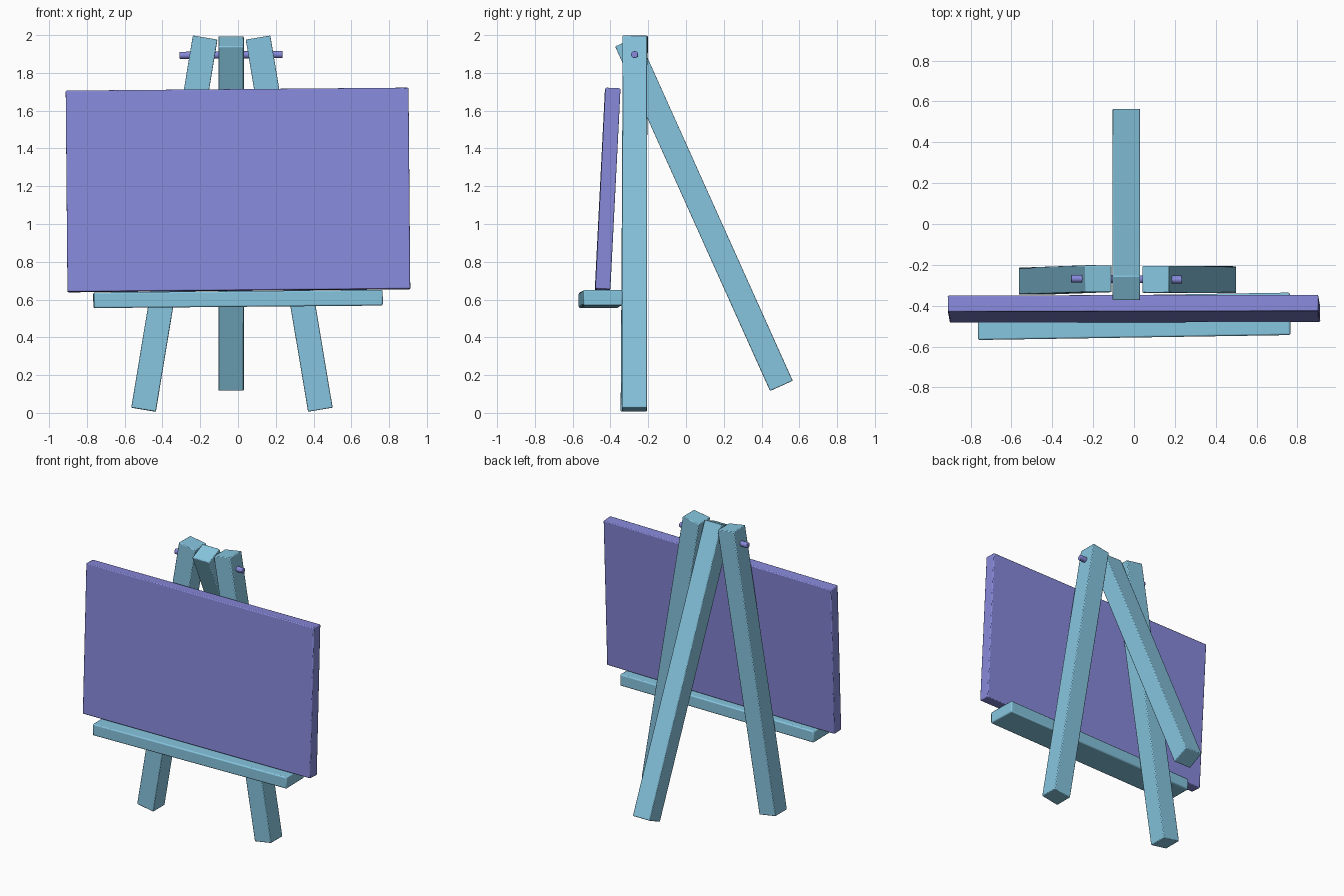
import bpy
from math import radians
from mathutils import Vector, Matrix

if "Cube" in bpy.data.objects:
    bpy.data.objects.remove(bpy.data.objects["Cube"])


def material(name, rgb):
    m = bpy.data.materials.new(name)
    m.diffuse_color = (*rgb, 1)
    m.use_nodes = True
    m.node_tree.nodes["Principled BSDF"].inputs["Base Color"].default_value = m.diffuse_color
    return m


BLUE = material("light_blue", (0.24, 0.56, 0.74))
PURPLE = material("violet", (0.24, 0.25, 0.70))


def finish(ob, name, mat, bevel):
    ob.name = name
    ob.data.materials.append(mat)
    if bevel:
        b = ob.modifiers.new("Bevel", 'BEVEL')
        b.width, b.segments = bevel, 2
    bpy.ops.object.shade_smooth_by_angle(angle=radians(40))


def box(name, matrix, size, mat, bevel=0.005):
    bpy.ops.mesh.primitive_cube_add(size=1)
    ob = bpy.context.object
    ob.data.transform(Matrix.Diagonal((*size, 1)))
    ob.matrix_world = matrix
    finish(ob, name, mat, bevel)


def beam(name, bottom, top, width, depth):
    # Square bar between two end centres, its width kept in the x direction
    a, b = Vector(bottom), Vector(top)
    z = (b - a).normalized()
    y = z.cross(Vector((1, 0, 0))).normalized()
    x = y.cross(z)
    rot = Matrix((x, y, z)).transposed().to_4x4()
    box(name, Matrix.Translation((a + b) / 2) @ rot, (width, depth, (b - a).length), BLUE)


def placed(centre, rx, ry, rz):
    return (Matrix.Translation(centre) @ Matrix.Rotation(radians(rz), 4, 'Z')
            @ Matrix.Rotation(radians(ry), 4, 'Y') @ Matrix.Rotation(radians(rx), 4, 'X'))


# Splayed front legs and the rear prop
beam("front_leg_left", (-0.50, -0.28, 0.017), (-0.174, -0.268, 1.987), 0.132, 0.132)
beam("front_leg_right", (0.436, -0.273, 0.017), (0.106, -0.271, 1.987), 0.132, 0.132)
beam("rear_leg", (-0.037, 0.505, 0.143), (-0.037, -0.315, 1.967), 0.135, 0.132)

# Tray and leaning board, both set very slightly askew
box("tray", placed((0, -0.452, 0.603), 0, -0.5, 0.9), (1.53, 0.208, 0.083), BLUE, 0.008)
box("board", placed((0, -0.415, 1.18), -2.9, -0.5, 0.1), (1.815, 0.08, 1.066), PURPLE, 0.006)

# Hinge pin through the top of the legs
bpy.ops.mesh.primitive_cylinder_add(vertices=24, radius=0.019, depth=0.545)
pin = bpy.context.object
pin.matrix_world = placed((-0.037, -0.27, 1.895), 0, 89.5, -0.5)
finish(pin, "hinge_pin", PURPLE, 0.004)
